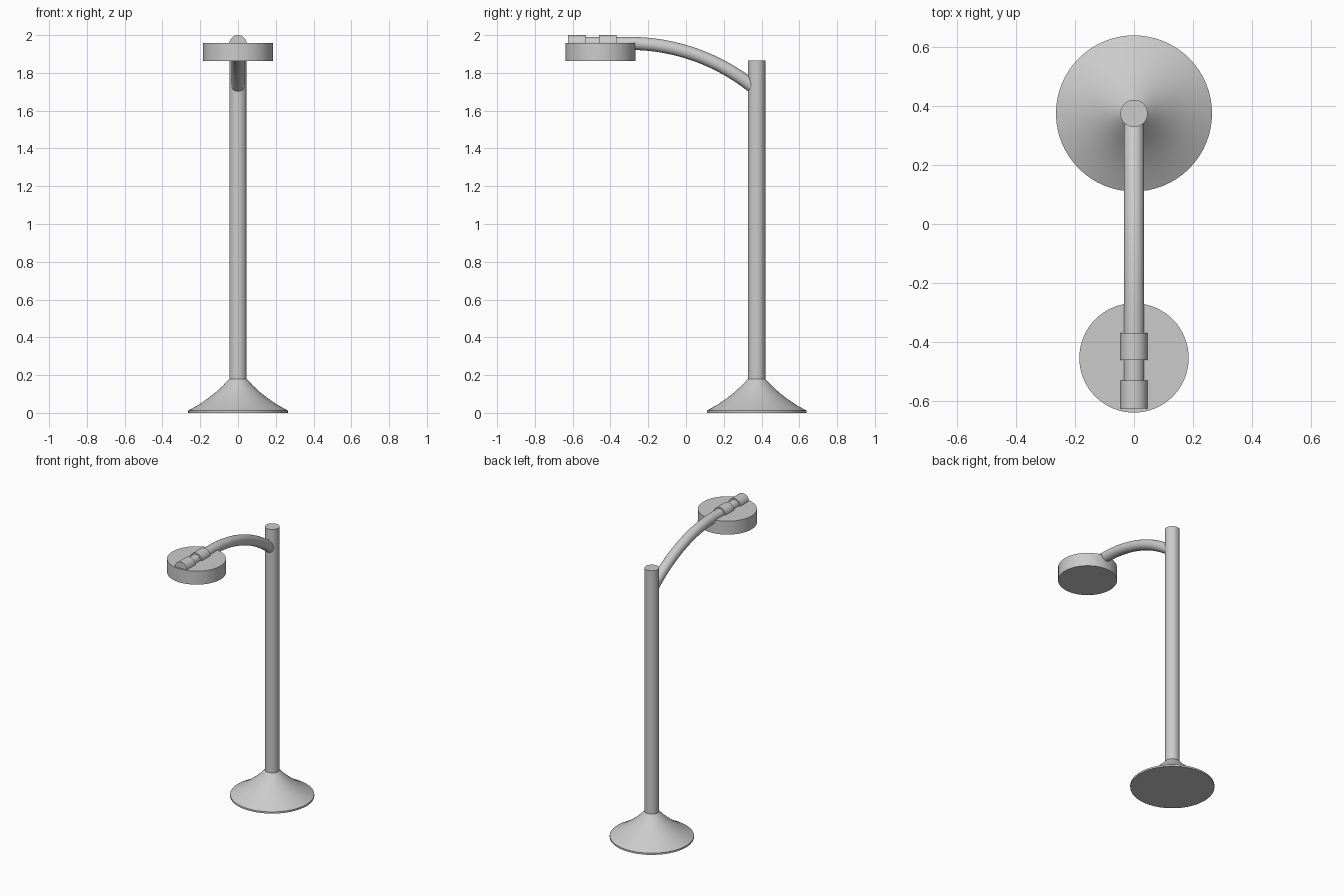
import bpy, math
from mathutils import Vector

if "Cube" in bpy.data.objects:
    bpy.data.objects.remove(bpy.data.objects["Cube"])

POLE_Y, LAMP_Y, ARM_Z = 0.374, -0.453, 1.956


def smooth(obj):
    bpy.ops.object.select_all(action='DESELECT')
    obj.select_set(True)
    bpy.context.view_layer.objects.active = obj
    bpy.ops.object.shade_smooth_by_angle(angle=math.radians(30))


def make(name, rings):
    """Capped skin over a list of equally long point rings."""
    n = len(rings[0])
    verts = [p for r in rings for p in r]
    faces = [(k * n + i, k * n + (i + 1) % n, (k + 1) * n + (i + 1) % n, (k + 1) * n + i)
             for k in range(len(rings) - 1) for i in range(n)]
    faces += [tuple(reversed(range(n))), tuple(range(len(verts) - n, len(verts)))]
    mesh = bpy.data.meshes.new(name)
    mesh.from_pydata(verts, [], faces)
    obj = bpy.data.objects.new(name, mesh)
    bpy.context.collection.objects.link(obj)
    smooth(obj)
    return obj


def ring(centre, u, v, r, n):
    return [centre + r * (math.cos(2 * math.pi * i / n) * u + math.sin(2 * math.pi * i / n) * v)
            for i in range(n)]


X, Y, Z = Vector((1, 0, 0)), Vector((0, 1, 0)), Vector((0, 0, 1))


def lathe(name, y, profile, n=64):
    return make(name, [ring(Vector((0, y, z)), X, Y, r, n) for r, z in profile])


# Flared foot, upright pole and round lamp head
lathe("flared_base", POLE_Y, [(0.264, 0), (0.264, 0.012), (0.21, 0.042), (0.16, 0.076),
                              (0.12, 0.107), (0.08, 0.144), (0.046, 0.18)])
lathe("pole", POLE_Y, [(0.046, 0.17), (0.046, 1.865)], 48)
lathe("lamp_head", LAMP_Y, [(0.185, 1.864), (0.185, 1.957)])

# Arm: straight over the lamp, then an arc down into the pole
R, START, STEPS = 1.045, -0.30, 24
arm = [ring(Vector((0, y, ARM_Z)), X, Z, 0.0345, 32) for y in (-0.62, START)]
for i in range(1, STEPS + 1):
    a = math.radians(38.5) * i / STEPS
    c = Vector((0, START + R * math.sin(a), ARM_Z - R * (1 - math.cos(a))))
    arm.append(ring(c, X, Vector((0, math.sin(a), math.cos(a))), 0.0345, 32))
make("curved_arm", [r[::-1] for r in arm])

# Two collars clamping the arm to the lamp head
for name, y0, y1 in (("front_collar", -0.624, -0.53), ("rear_collar", -0.46, -0.368)):
    make(name, [ring(Vector((0, y, 1.954)), X, Z, 0.046, 32)[::-1] for y in (y0, y1)])
